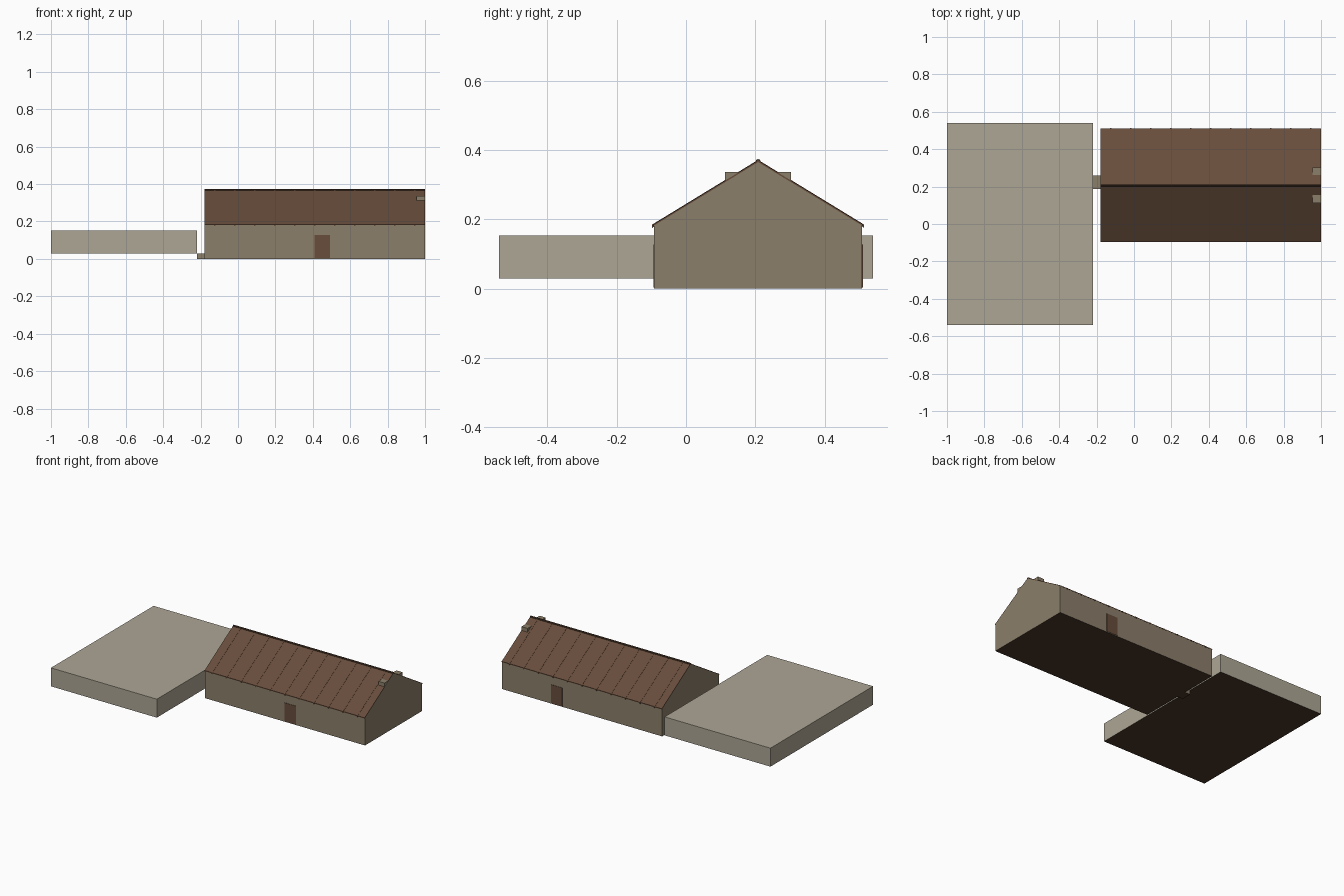
import bpy
import math
from mathutils import Vector

if "Cube" in bpy.data.objects:
    bpy.data.objects.remove(bpy.data.objects["Cube"])


def linear(c):
    c /= 255
    return c / 12.92 if c < 0.04045 else ((c + 0.055) / 1.055) ** 2.4


def material(name, *rgb):
    m = bpy.data.materials.new(name)
    m.use_nodes = True
    colour = [linear(c) for c in rgb] + [1]
    m.diffuse_color = colour
    m.node_tree.nodes["Principled BSDF"].inputs["Base Color"].default_value = colour
    return m


wall = material("wall clay", 139, 127, 107)
stone = material("pale stone", 173, 166, 149)
timber = material("roof timber", 103, 77, 59)
dark = material("dark timber", 74, 55, 41)


def prism(name, profile, x0, x1, mat, under=None):
    """Extrude a (y, z) profile along x; downward faces may take another colour."""
    n = len(profile)
    verts = [(x, y, z) for x in (x0, x1) for y, z in profile]
    faces = [list(range(n))[::-1], list(range(n, 2 * n))]
    faces += [(i, (i + 1) % n, n + (i + 1) % n, n + i) for i in range(n)]
    mesh = bpy.data.meshes.new(name)
    mesh.from_pydata(verts, [], faces)
    mesh.materials.append(mat)
    if under:
        mesh.materials.append(under)
        for p in mesh.polygons:
            p.material_index = int(p.normal.z < -0.9)
    ob = bpy.data.objects.new(name, mesh)
    bpy.context.collection.objects.link(ob)
    return ob


def box(name, x, y, z, mat, under=None):
    profile = [(y[0], z[0]), (y[1], z[0]), (y[1], z[1]), (y[0], z[1])]
    return prism(name, profile, x[0], x[1], mat, under)


# Main dimensions of the house
X0, X1 = -0.18, 1.0
MID, HALF = 0.208, 0.3
EAVE, RIDGE = 0.182, 0.365

# Raised terrace and the step linking it to the house
box("terrace", (-1, -0.22), (-0.54, 0.54), (0.03, 0.153), stone, dark)
box("link_step", (-0.22, X0), (0.188, 0.258), (0, 0.03), wall, dark)

# House body with gable ends
prism("house_walls", [(MID - HALF, 0), (MID + HALF, 0), (MID + HALF, EAVE),
                      (MID, RIDGE), (MID - HALF, EAVE)], X0, X1, wall, dark)

# Roof slopes, rafters and chimneys on both sides
for side, label in ((-1, "front"), (1, "back")):
    eave = Vector((MID + side * (HALF + 0.003), EAVE))
    top = Vector((MID, RIDGE + 0.002))

    def slope(low, high, a=eave, b=top):
        lift = [(a.x, a.y + low), (b.x, b.y + low), (b.x, b.y + high), (a.x, a.y + high)]
        return lift if side < 0 else lift[::-1]

    prism("roof_" + label, slope(-0.002, 0.003), X0, X1, timber)
    end = eave + (eave - top).normalized() * 0.003
    for i in range(11):
        x = -0.125 + i * 0.107
        prism(f"rafter_{label}_{i + 1}", slope(-0.005, 0.0045, end), x - 0.004, x + 0.004, timber)
    ys = sorted((MID + side * 0.095, MID + side * 0.053))
    box("chimney_" + label, (0.955, X1), ys, (0.29, 0.337), wall)

# Ridge pole
pole = [(MID + 0.007 * math.cos(a), RIDGE + 0.002 + 0.007 * math.sin(a))
        for a in (math.tau * i / 8 for i in range(8))]
prism("ridge_pole", pole, X0, X1, dark)

# Doors set into the long walls
for label, x, y in (("front", 0.45, MID - HALF), ("back", 0.597, MID + HALF)):
    box("door_" + label, (x - 0.042, x + 0.042), (y - 0.002, y + 0.002), (0.004, 0.127), timber)
